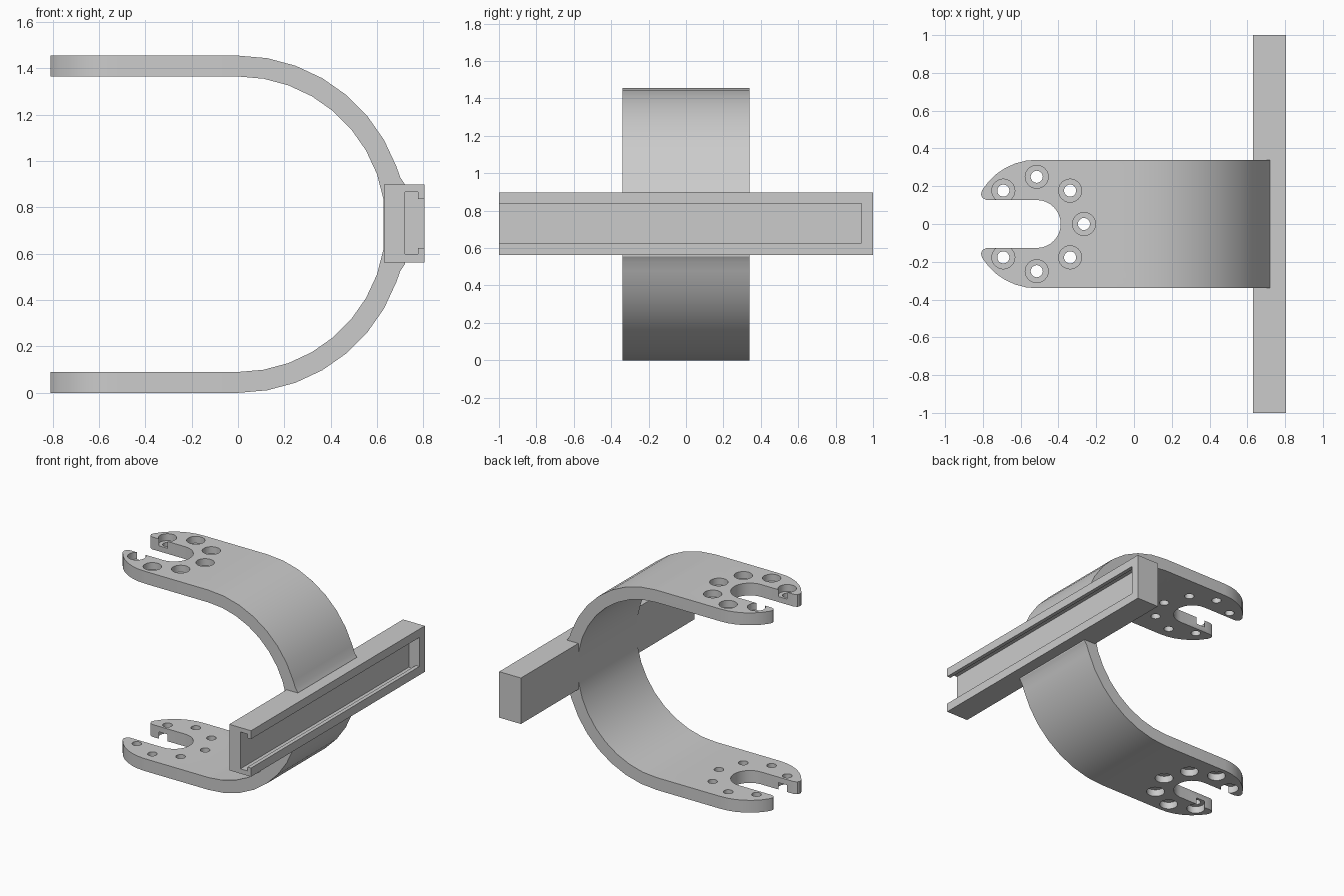
import bpy, bmesh, math
from mathutils import Vector, Matrix

if "Cube" in bpy.data.objects:
    bpy.data.objects.remove(bpy.data.objects["Cube"])

grey = bpy.data.materials.new("plain grey")
grey.diffuse_color = (0.6, 0.6, 0.6, 1)
grey.use_nodes = True
grey.node_tree.nodes["Principled BSDF"].inputs["Base Color"].default_value = grey.diffuse_color
MID, R_OUT, R_IN, HALF = 0.7275, 0.7275, 0.6375, 0.34
CX = -0.515  # centre of the fork


def make(name, bm):
    bmesh.ops.recalc_face_normals(bm, faces=bm.faces)
    me = bpy.data.meshes.new(name)
    bm.to_mesh(me)
    bm.free()
    ob = bpy.data.objects.new(name, me)
    bpy.context.collection.objects.link(ob)
    me.materials.append(grey)
    return ob


def prism(name, pts, move):
    """Extrude a closed 3D outline along a vector."""
    bm = bmesh.new()
    face = bm.faces.new([bm.verts.new(p) for p in pts])
    ext = bmesh.ops.extrude_face_region(bm, geom=[face])
    bmesh.ops.translate(bm, vec=Vector(move),
                        verts=[v for v in ext["geom"] if isinstance(v, bmesh.types.BMVert)])
    return make(name, bm)


def cylinders(name, radius, spans):
    """Upright cylinders at every hole position, for each z span."""
    bm = bmesh.new()
    for a in range(-135, 136, 45):
        x = CX + 0.25 * math.cos(math.radians(a))
        y = 0.25 * math.sin(math.radians(a))
        for lo, hi in spans:
            bmesh.ops.create_cone(bm, cap_ends=True, segments=24, radius1=radius, radius2=radius,
                                  depth=hi - lo, matrix=Matrix.Translation((x, y, (lo + hi) / 2)))
    return make(name, bm)


def cut(ob, cutter, op="DIFFERENCE"):
    mod = ob.modifiers.new("cut", "BOOLEAN")
    mod.operation, mod.object, mod.solver = op, cutter, "EXACT"
    bpy.context.view_layer.objects.active = ob
    bpy.ops.object.modifier_apply(modifier=mod.name)
    bpy.data.objects.remove(cutter)


def arc(cx, cy, r, a0, a1, n):
    angles = [math.radians(a0 + (a1 - a0) * i / n) for i in range(n + 1)]
    return [(cx + r * math.cos(a), cy + r * math.sin(a)) for a in angles]


# U-shaped band: side profile extruded across its width
upper_flare = [(0.70, 0.93), (0.72, 0.90)]
lower_flare = [(x, 2 * MID - z) for x, z in reversed(upper_flare)]
outer = (arc(0, MID, R_OUT, 90, 20, 7) + upper_flare
         + lower_flare + arc(0, MID, R_OUT, -20, -90, 7))
inner = [(min(x, 0.627), z) for x, z in arc(0, MID, R_IN, -90, 90, 18)]
profile = ([(-0.95, 2 * MID)] + outer + [(-0.95, 0), (-0.95, MID - R_IN)]
           + inner + [(-0.95, MID + R_IN)])
band = prism("clamp_band", [(x, -HALF, z) for x, z in profile], (0, 2 * HALF, 0))

# Forked ends: rounded plan outline with a central slot
half_plan = ([(0.9, 0.4), (CX, 0.4)] + arc(CX, 0, HALF, 90, 148, 6)
             + [(-0.81, 0.158), (-0.803, 0.138), (-0.78, 0.127)]
             + arc(CX, 0, 0.127, 90, 180, 1)[:1] + arc(CX, 0, 0.127, 90, 0, 8)[1:])
plan = half_plan + [(x, -y) for x, y in reversed(half_plan[:-1])]
cut(band, prism("plan_cutter", [(x, y, -0.2) for x, y in plan], (0, 0, 1.9)), "INTERSECT")

# Bolt holes with counterbores on the outside faces
cut(band, cylinders("hole_cutter", 0.032, [(-0.2, 1.7)]))
cut(band, cylinders("counterbore_cutter", 0.061, [(-0.1, 0.05), (2 * MID - 0.05, 1.6)]))

# Rail: block with a T-slot open at the front end
Z0, Z1 = 0.563, 0.898
rail = prism("slotted_rail", [(0.63, -1, Z0), (0.805, -1, Z0), (0.805, -1, Z1), (0.63, -1, Z1)],
             (0, 2, 0))
slot = [(0.72, 0.598), (0.777, 0.598), (0.777, 0.626), (0.9, 0.626),
        (0.9, 0.837), (0.777, 0.837), (0.777, 0.866), (0.72, 0.866)]
cut(rail, prism("slot_cutter", [(x, -1.1, z) for x, z in slot], (0, 2.037, 0)))

# Trim the band where it would show inside the rail slot
cut(band, prism("trim_cutter", [(0.70, -0.5, 0.58), (0.9, -0.5, 0.58), (0.9, -0.5, 0.88),
                                (0.70, -0.5, 0.88)], (0, 1, 0)))

for ob in (band, rail):
    bpy.ops.object.select_all(action="DESELECT")
    ob.select_set(True)
    bpy.context.view_layer.objects.active = ob
    bpy.ops.object.shade_smooth_by_angle(angle=math.radians(30))
